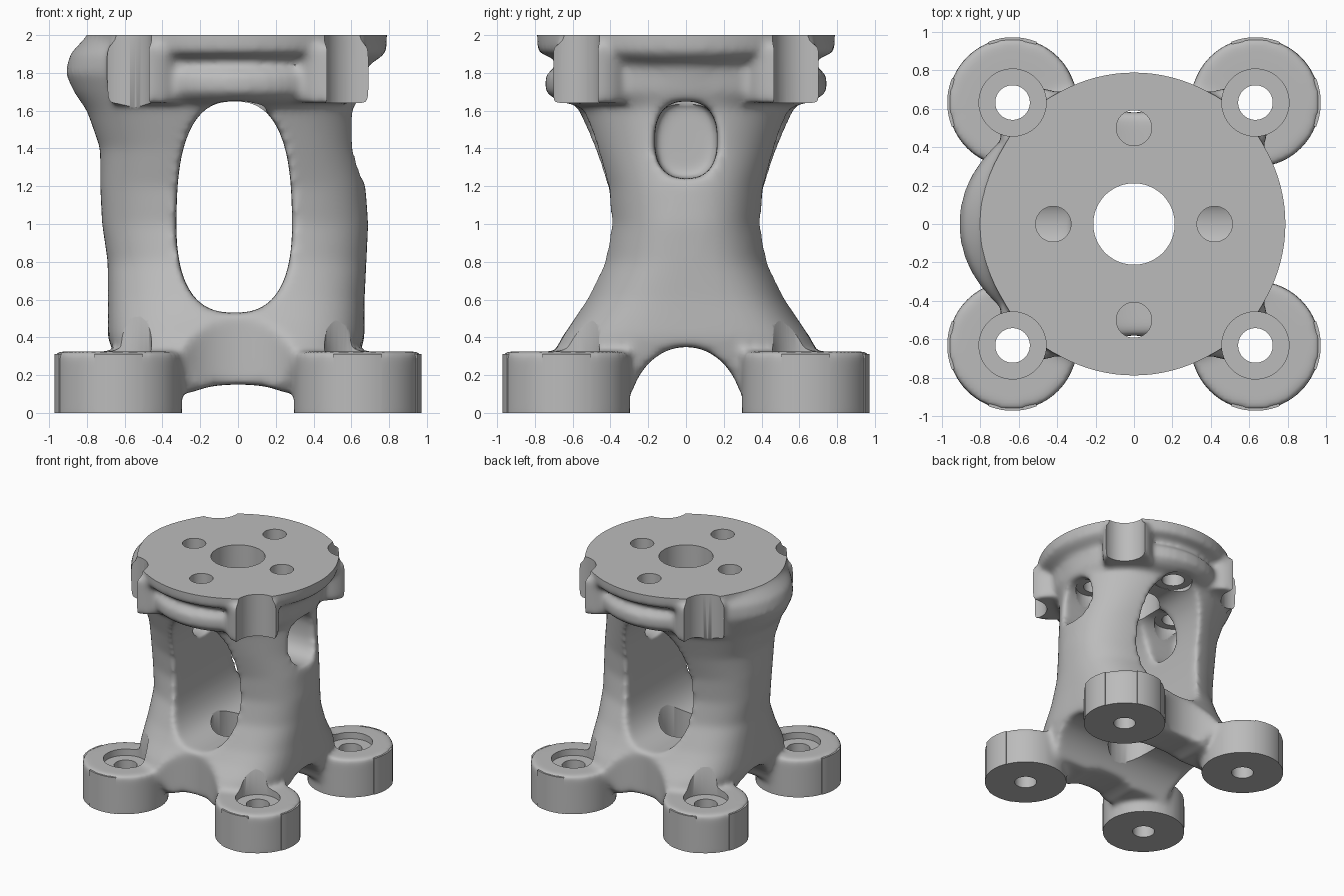
import bpy, bmesh, math
from mathutils import Vector

cube = bpy.data.objects.get("Cube")
if cube:
    bpy.data.objects.remove(cube, do_unlink=True)

grey = bpy.data.materials.new("plain_grey")
grey.use_nodes = True
grey.diffuse_color = (0.5, 0.5, 0.5, 1)
grey.node_tree.nodes["Principled BSDF"].inputs["Base Color"].default_value = (0.5, 0.5, 0.5, 1)

FOOT = 0.632
CORNERS = [(sx, sy) for sx in (-1, 1) for sy in (-1, 1)]


def loft(name, rings):
    """Closed solid through a stack of rings with equal point counts."""
    bm = bmesh.new()
    loops = [[bm.verts.new(p) for p in ring] for ring in rings]
    n = len(loops[0])
    for low, high in zip(loops, loops[1:]):
        for i in range(n):
            j = (i + 1) % n
            bm.faces.new((low[i], low[j], high[j], high[i]))
    bm.faces.new(loops[0][::-1])
    bm.faces.new(loops[-1])
    bmesh.ops.recalc_face_normals(bm, faces=bm.faces)
    mesh = bpy.data.meshes.new(name)
    bm.to_mesh(mesh)
    bm.free()
    mesh.materials.append(grey)
    obj = bpy.data.objects.new(name, mesh)
    bpy.context.collection.objects.link(obj)
    return obj


def oval(rx, ry, power=2.0, n=64):
    """Superellipse outline as 2D points."""
    pts = []
    for i in range(n):
        t = math.tau * (i + 0.5) / n
        c, s = math.cos(t), math.sin(t)
        pts.append((rx * math.copysign(abs(c) ** (2 / power), c),
                    ry * math.copysign(abs(s) ** (2 / power), s)))
    return pts


def lathe(name, profile, x=0, y=0):
    return loft(name, [[(x + a, y + b, z) for a, b in oval(r, r)] for r, z in profile])


def rod(name, r, low, high, x=0, y=0):
    return lathe(name, [(r, low), (r, high)], x, y)


def along_x(name, outline, x0, x1):
    return loft(name, [[(x, a, b) for a, b in outline] for x in (x0, x1)])


def along_y(name, outline, y0, y1):
    return loft(name, [[(a, y, b) for a, b in outline] for y in (y0, y1)])


def select(obj):
    bpy.ops.object.select_all(action='DESELECT')
    obj.select_set(True)
    bpy.context.view_layer.objects.active = obj


def apply(obj, kind, **settings):
    mod = obj.modifiers.new(kind, kind)
    for key, value in settings.items():
        setattr(mod, key, value)
    select(obj)
    bpy.ops.object.modifier_apply(modifier=mod.name)


def is_closed(obj):
    bm = bmesh.new()
    bm.from_mesh(obj.data)
    closed = all(e.is_manifold for e in bm.edges)
    bm.free()
    return closed


def combine(obj, other, operation):
    solver = 'MANIFOLD' if is_closed(obj) else 'EXACT'
    apply(obj, 'BOOLEAN', operation=operation, solver=solver, object=other)
    bpy.data.objects.remove(other, do_unlink=True)


# Waisted column: height, right limit, left limit, half depth, squareness
sections = [(0.107, -0.6, 0.6, 0.62, 3), (0.3, -0.66, 0.65, 0.74, 3), (0.4, -0.69, 0.67, 0.67, 3.2),
            (0.5, -0.69, 0.67, 0.59, 3.2), (0.6, -0.69, 0.67, 0.53, 3), (0.8, -0.69, 0.68, 0.45, 2.6),
            (1.0, -0.72, 0.69, 0.42, 2.5), (1.2, -0.73, 0.675, 0.44, 2.5),
            (1.4, -0.73, 0.64, 0.505, 2.4), (1.6, -0.8, 0.63, 0.575, 2.2),
            (1.7, -0.87, 0.66, 0.61, 2), (1.8, -0.915, 0.68, 0.63, 2), (1.9, -0.89, 0.7, 0.65, 2),
            (2.05, -0.75, 0.71, 0.65, 2)]
body = loft("bracket_body", [[((lo + hi) / 2 + a, b, z) for a, b in oval((hi - lo) / 2, hy, power)]
                             for z, lo, hi, hy, power in sections])

# Top flange, with lips under its front and back rim
flange = [(0.55, 0.55, 1.61), (0.64, 0.68, 1.65), (0.66, 0.745, 1.7), (0.67, 0.745, 1.79),
          (0.68, 0.68, 1.84), (0.74, 0.69, 1.87), (0.787, 0.787, 1.91), (0.79, 0.79, 2.07)]
combine(body, loft("flange", [[(a, b, z) for a, b in oval(rx, ry, n=96)] for rx, ry, z in flange]),
        'UNION')

# Bosses behind the corner notches
for sx, sy in CORNERS:
    combine(body, rod("notch_boss", 0.205, 1.64, 1.95, sx * 0.49, sy * 0.5), 'UNION')

# Openings: large front window, side window with inner pocket, base arches, link scoops
cutters = [
    along_y("front_window", [(a * (1 - 0.1 * b) - 0.02, 1.09 + b)
                             for a, b in oval(0.305, 0.56, 2.6)], -1.2, 1.2),
    along_x("side_window", [(a, 1.445 + b) for a, b in oval(0.165, 0.205, 2.5)], -0.59, 1.2),
    along_x("side_arch", oval(0.3, 0.35), -1.2, 1.2),
    along_y("front_arch", oval(0.31, 0.15, 2.4), -1.2, 1.2),
    rod("front_scoop", 0.42, -0.1, 0.6, 0, -1.0),
    rod("back_scoop", 0.42, -0.1, 0.6, 0, 1.0),
]
for cutter in cutters:
    combine(body, cutter, 'DIFFERENCE')

# Feet
for sx, sy in CORNERS:
    combine(body, rod("foot", 0.336, -0.06, 0.325, sx * FOOT, sy * FOOT), 'UNION')

# Blend everything into one organic surface
apply(body, 'REMESH', mode='VOXEL', voxel_size=0.02)
apply(body, 'SMOOTH', factor=0.5, iterations=16)

# Machined faces and bores
for low, high in ((2.0, 2.3), (-0.3, 0.0)):
    combine(body, rod("facing_cut", 2.0, low, high), 'DIFFERENCE')
combine(body, rod("centre_bore", 0.212, -0.1, 2.1), 'DIFFERENCE')
for x, y in ((0.42, 0), (-0.42, 0), (0, 0.5), (0, -0.5)):
    tool = lathe("flange_hole", [(0.155, 1.42), (0.155, 1.65), (0.092, 1.65), (0.092, 2.1)], x, y)
    combine(body, tool, 'DIFFERENCE')
for sx, sy in CORNERS:
    tool = lathe("foot_bore", [(0.09, -0.1), (0.09, 0.27), (0.175, 0.27), (0.175, 2.1)],
                 sx * FOOT, sy * FOOT)
    combine(body, tool, 'DIFFERENCE')

select(body)
bpy.ops.object.shade_smooth_by_angle(angle=math.radians(48))

# Crisp clamping pads on the outer sides of each foot
for sx, sy in CORNERS:
    centre = Vector((sx * FOOT, sy * FOOT, 0))
    for dx, dy in ((sx, 0), (0, sy)):
        mid = math.atan2(dy, dx)
        angles = [mid + math.radians(t) for t in range(-22, 23, 4)]
        outline = [(0.34, a) for a in angles] + [(0.27, a) for a in reversed(angles)]
        rings = [[centre + Vector((r * math.cos(a), r * math.sin(a), z)) for r, a in outline]
                 for z in (0.0, 0.312)]
        pad = loft("foot_pad", rings)
        select(pad)
        bpy.ops.object.shade_smooth_by_angle(angle=math.radians(35))
